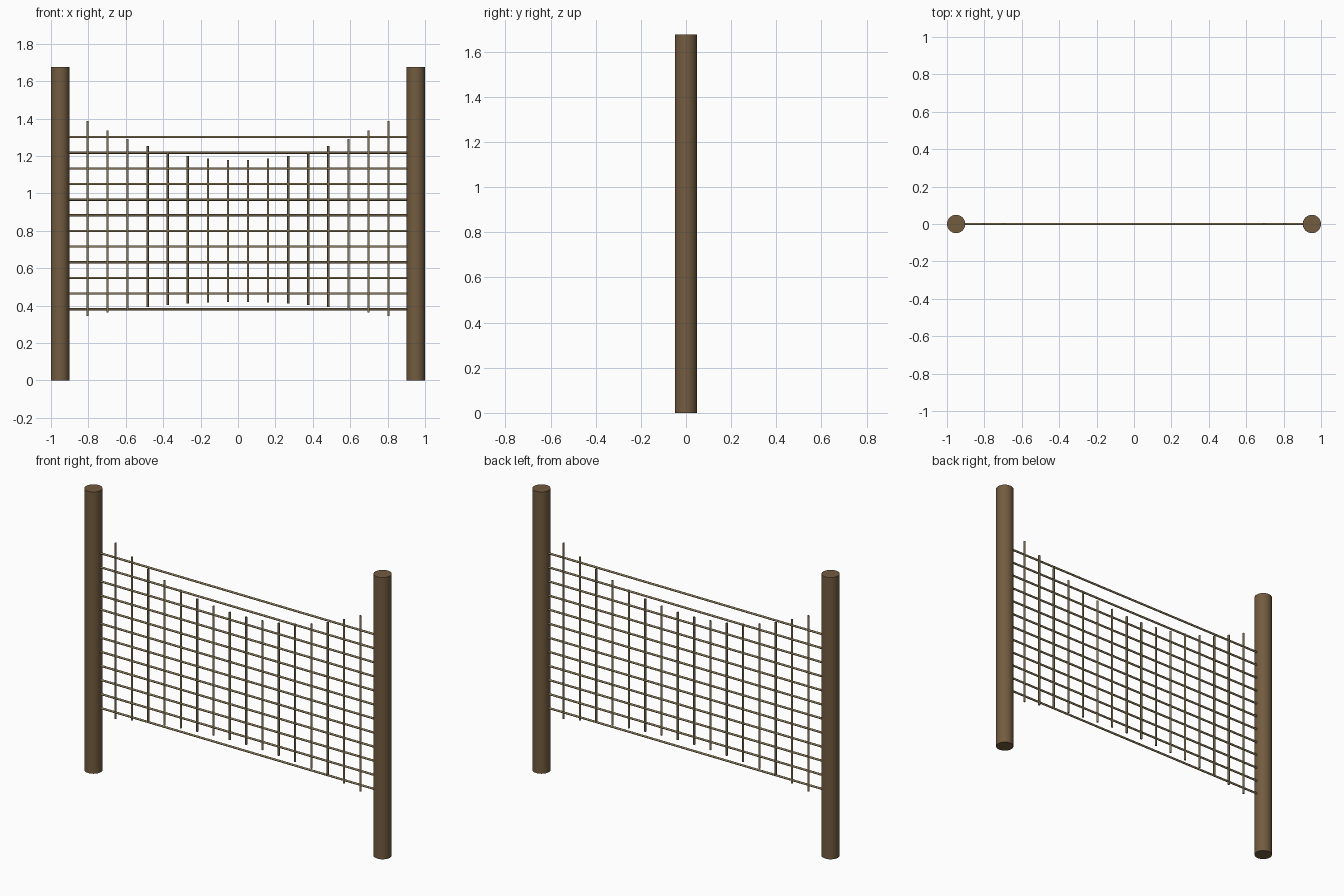
import bpy
import math

if "Cube" in bpy.data.objects:
    bpy.data.objects.remove(bpy.data.objects["Cube"])


def flat(name, rgb):
    m = bpy.data.materials.new(name)
    m.diffuse_color = (*rgb, 1)
    m.use_nodes = True
    m.node_tree.nodes["Principled BSDF"].inputs["Base Color"].default_value = m.diffuse_color
    return m


wood = flat("brown wood", (0.170, 0.106, 0.051))
rope = flat("olive tan rope", (0.255, 0.195, 0.098))

POST_X, POST_R, POST_H = 0.951, 0.049, 1.675
BAR_R = 0.006


def rod(name, mat, center, radius, length, sides, along_x=False):
    """Closed round rod, upright or lying along x."""
    rot = (0, math.pi / 2, 0) if along_x else (0, 0, 0)
    bpy.ops.mesh.primitive_cylinder_add(
        vertices=sides, radius=radius, depth=length, location=center, rotation=rot)
    ob = bpy.context.object
    ob.name = name
    ob.data.materials.append(mat)
    bpy.ops.object.shade_smooth_by_angle(angle=math.radians(50))
    return ob


# Two round end posts
for side, label in ((-1, "left"), (1, "right")):
    rod(f"{label}_post", wood, (side * POST_X, 0, POST_H / 2), POST_R, POST_H, 32)

# Twelve horizontal ropes between the posts
for i in range(12):
    z = 0.381 + i * (1.301 - 0.381) / 11
    rod(f"horizontal_rope_{i + 1}", rope, (0, 0, z), BAR_R, 2 * (POST_X - POST_R + 0.01), 8, True)

# Sixteen upright ropes, their ends following shallow arcs
for i in range(16):
    x = -0.805 + i * 1.61 / 15
    top = 1.177 + 0.325 * x * x
    bottom = 0.42 - 0.117 * x * x
    rod(f"upright_rope_{i + 1}", rope, (x, 0, (top + bottom) / 2), BAR_R, top - bottom, 8)
